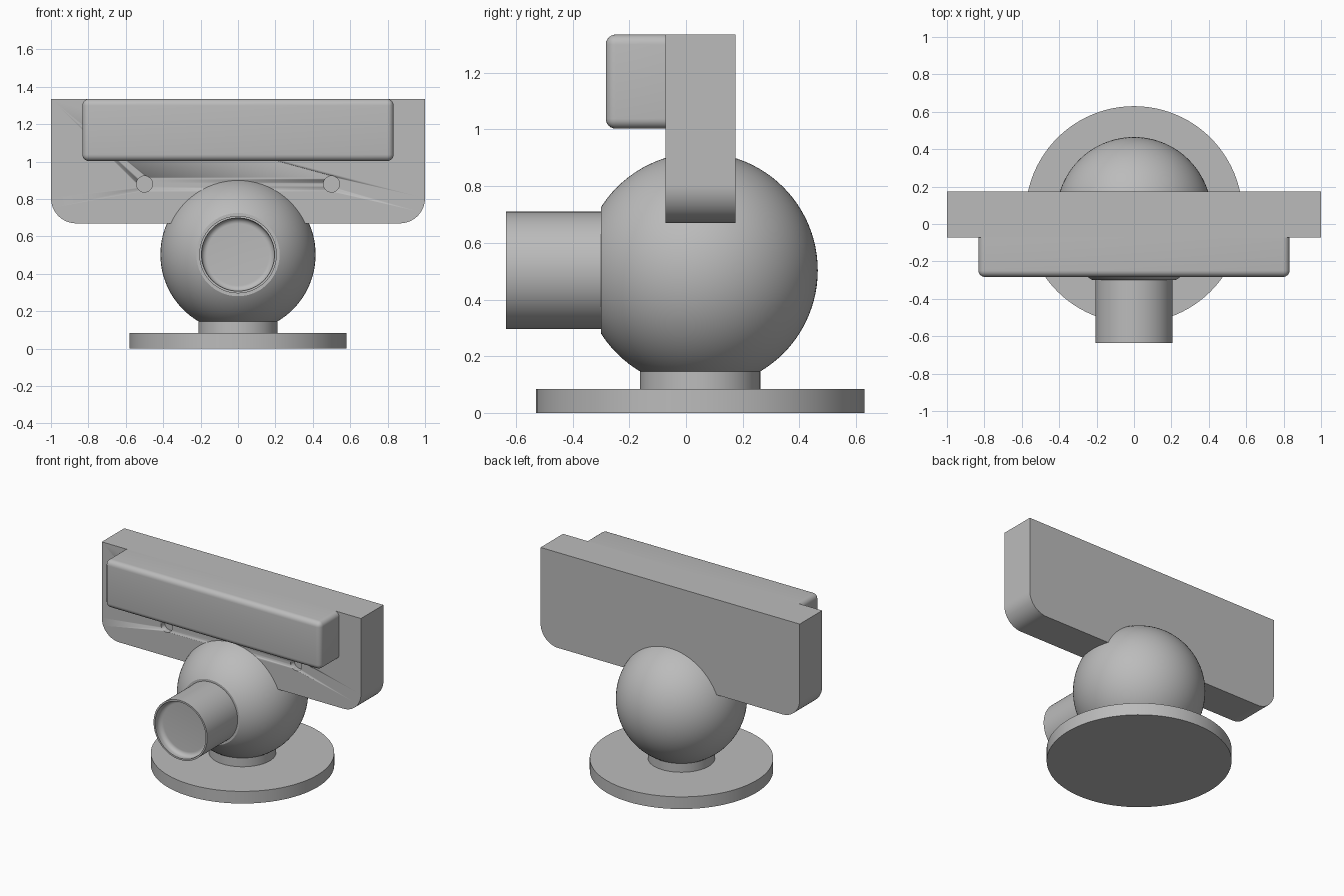
import bpy, bmesh, math
from mathutils import Matrix, Vector

if "Cube" in bpy.data.objects:
    bpy.data.objects.remove(bpy.data.objects["Cube"], do_unlink=True)

grey = bpy.data.materials.new("plain grey")
grey.use_nodes = True
grey.diffuse_color = (0.5, 0.5, 0.5, 1)
grey.node_tree.nodes["Principled BSDF"].inputs["Base Color"].default_value = (0.5, 0.5, 0.5, 1)

CENTRE = Vector((0, 0.05, 0.503))   # centre of the ball
RADIUS = 0.415


def finish(name, bm, angle=30):
    """Turn a bmesh into a named, shaded object."""
    bmesh.ops.recalc_face_normals(bm, faces=bm.faces)
    mesh = bpy.data.meshes.new(name)
    bm.to_mesh(mesh)
    bm.free()
    mesh.materials.append(grey)
    ob = bpy.data.objects.new(name, mesh)
    bpy.context.collection.objects.link(ob)
    bpy.ops.object.select_all(action='DESELECT')
    ob.select_set(True)
    bpy.context.view_layer.objects.active = ob
    bpy.ops.object.shade_smooth_by_angle(angle=math.radians(angle))
    return ob


def lathe(name, profile, origin, forward=False, steps=96):
    """Spin (radius, height) points about z, or about -y when forward."""
    bm = bmesh.new()
    verts = [bm.verts.new((r, 0, h)) for r, h in profile]
    edges = [bm.edges.new(pair) for pair in zip(verts, verts[1:])]
    bmesh.ops.spin(bm, geom=verts + edges, axis=(0, 0, 1), cent=(0, 0, 0),
                   angle=math.tau, steps=steps)
    bmesh.ops.remove_doubles(bm, verts=bm.verts, dist=1e-5)
    turn = Matrix.Rotation(math.pi / 2, 4, 'X') if forward else Matrix()
    bm.transform(Matrix.Translation(origin) @ turn)
    return finish(name, bm)


def box(bm, low, high):
    size = [b - a for a, b in zip(low, high)]
    mid = [(a + b) / 2 for a, b in zip(low, high)]
    bmesh.ops.create_cube(bm, size=1, matrix=Matrix.Translation(mid) @ Matrix.Diagonal((*size, 1)))


# Round foot and its neck
lathe("base_disc", [(0, 0), (0.58, 0), (0.58, 0.085), (0, 0.085)], (0, CENTRE.y, 0))
lathe("neck", [(0.212, 0.08), (0.212, 0.15)], (0, CENTRE.y, 0))

# Ball, sliced flat at the front and bottom
bm = bmesh.new()
bmesh.ops.create_uvsphere(bm, u_segments=96, v_segments=48, radius=RADIUS,
                          matrix=Matrix.Translation(CENTRE))
for point, normal in (((0, -0.30, 0), (0, -1, 0)), ((0, 0, 0.145), (0, 0, -1))):
    bmesh.ops.bisect_plane(bm, geom=bm.verts[:] + bm.edges[:] + bm.faces[:],
                           plane_co=point, plane_no=normal, clear_outer=True)
    bmesh.ops.holes_fill(bm, edges=[e for e in bm.edges if e.is_boundary])
finish("ball", bm, 24)

# Barrel with a round-cornered recess in its end
fillet, bore, floor = 0.03, 0.195, 0.585
corner = [(bore - fillet + fillet * math.cos(a), floor + fillet - fillet * math.sin(a))
          for a in (math.pi / 2 * i / 8 for i in range(9))]
lathe("barrel", [(0.207, 0.28), (0.207, 0.635), (bore, 0.635)] + corner + [(0, floor)],
      (0, 0, CENTRE.z), forward=True)

# Back plate with rounded lower corners
bm = bmesh.new()
box(bm, (-1, -0.073, 0.67), (1, 0.175, 1.335))
lower = [e for e in bm.edges if all(v.co.z < 0.7 for v in e.verts)
         and abs(e.verts[0].co.x - e.verts[1].co.x) < 0.1]
bmesh.ops.bevel(bm, geom=lower, offset=0.135, segments=16, profile=0.5, affect='EDGES')
plate = finish("back_plate", bm)

# Two shallow screw holes
bm = bmesh.new()
for x in (-0.5, 0.5):
    place = Matrix.Translation((x, -0.073, 0.88)) @ Matrix.Rotation(math.pi / 2, 4, 'X')
    bmesh.ops.create_cone(bm, cap_ends=True, segments=32, radius1=0.043, radius2=0.043,
                          depth=0.08, matrix=place)
cutter = finish("hole_cutter", bm)
cutter.hide_render = True
cutter.hide_set(True)
cut = plate.modifiers.new("screw holes", 'BOOLEAN')
cut.operation, cut.object, cut.solver = 'DIFFERENCE', cutter, 'EXACT'
bpy.context.view_layer.objects.active = plate
bpy.ops.object.modifier_apply(modifier=cut.name)
bpy.data.objects.remove(cutter, do_unlink=True)

# Front bar, rounded everywhere but where it meets the plate
bm = bmesh.new()
box(bm, (-0.832, -0.283, 1.003), (0.832, -0.073, 1.335))
front = [e for e in bm.edges if any(v.co.y < -0.2 for v in e.verts)]
bmesh.ops.bevel(bm, geom=front, offset=0.035, segments=6, profile=0.5, affect='EDGES')
finish("front_bar", bm)
